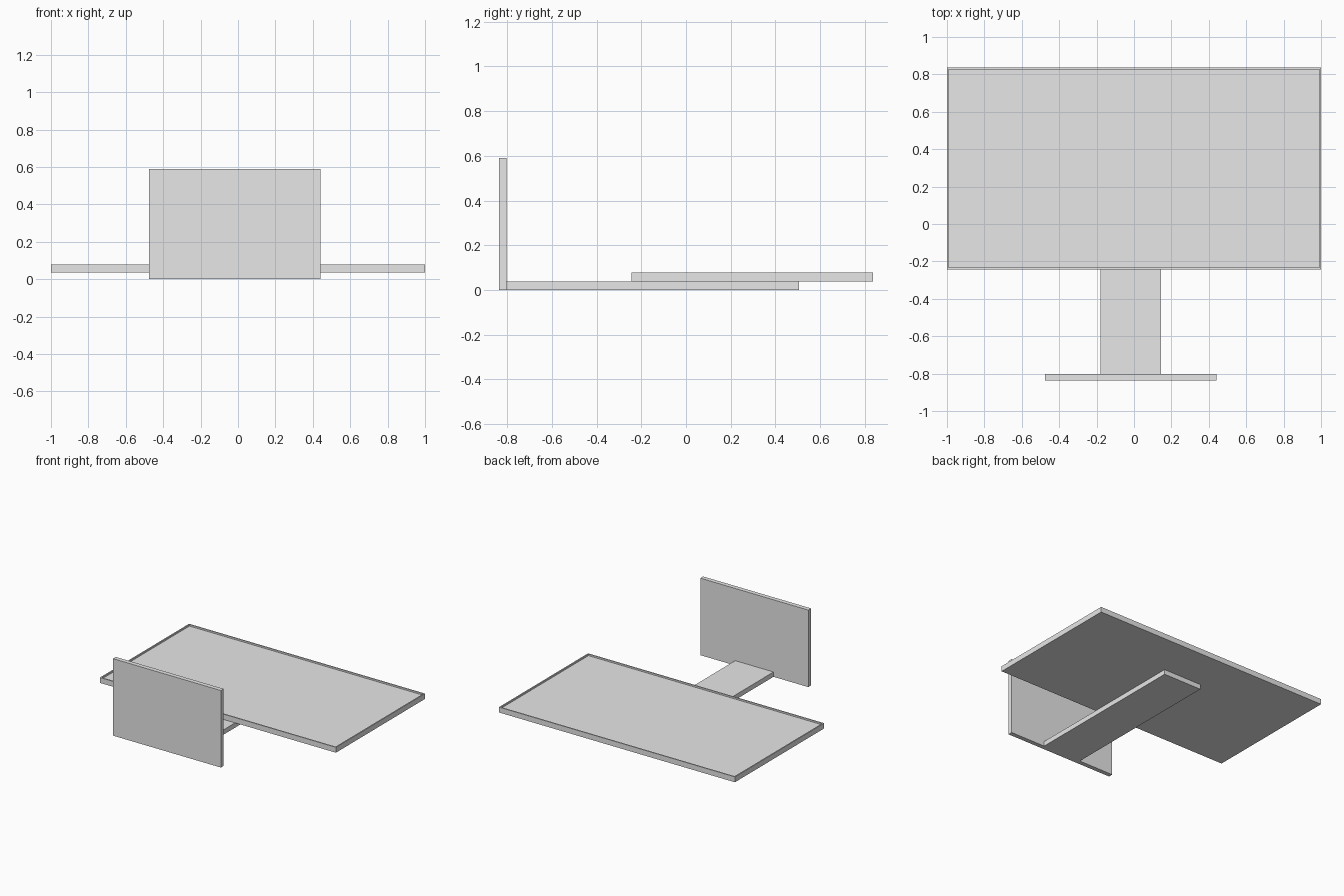
import bpy
import bmesh
from mathutils import Vector

cube = bpy.data.objects.get("Cube")
if cube:
    bpy.data.objects.remove(cube, do_unlink=True)

# Single grey plastic
grey = bpy.data.materials.new("light_grey")
grey.use_nodes = True
colour = (0.8, 0.8, 0.8, 1.0)
grey.diffuse_color = colour
grey.node_tree.nodes["Principled BSDF"].inputs["Base Color"].default_value = colour


def box(name, low, high, rim=0.0, depth=0.0):
    """Box between two corners, with an optional recess in its top face."""
    low, high = Vector(low), Vector(high)
    centre, size = (low + high) / 2, high - low
    bm = bmesh.new()
    bmesh.ops.create_cube(bm, size=1)
    bmesh.ops.scale(bm, vec=size, verts=bm.verts)
    if rim:
        bm.normal_update()
        top = max(bm.faces, key=lambda f: f.calc_center_median().z)
        bmesh.ops.inset_region(bm, faces=[top], thickness=rim)
        # Second ring forms the vertical inner wall
        bmesh.ops.inset_region(bm, faces=[top], thickness=0.0)
        bmesh.ops.translate(bm, vec=(0, 0, -depth), verts=top.verts)
    mesh = bpy.data.meshes.new(name)
    bm.to_mesh(mesh)
    bm.free()
    mesh.materials.append(grey)
    obj = bpy.data.objects.new(name, mesh)
    obj.location = centre
    bpy.context.collection.objects.link(obj)
    return obj


# Screen lying on its back, with a thin raised bezel
box("screen_panel", (-1, -0.243, 0.037), (1, 0.836, 0.078), rim=0.013, depth=0.012)
# Stand neck running under the screen
box("stand_neck", (-0.18, -0.802, 0), (0.145, 0.505, 0.037))
# Foot plate standing upright at the end of the neck
box("stand_foot", (-0.475, -0.836, 0), (0.44, -0.802, 0.59))
